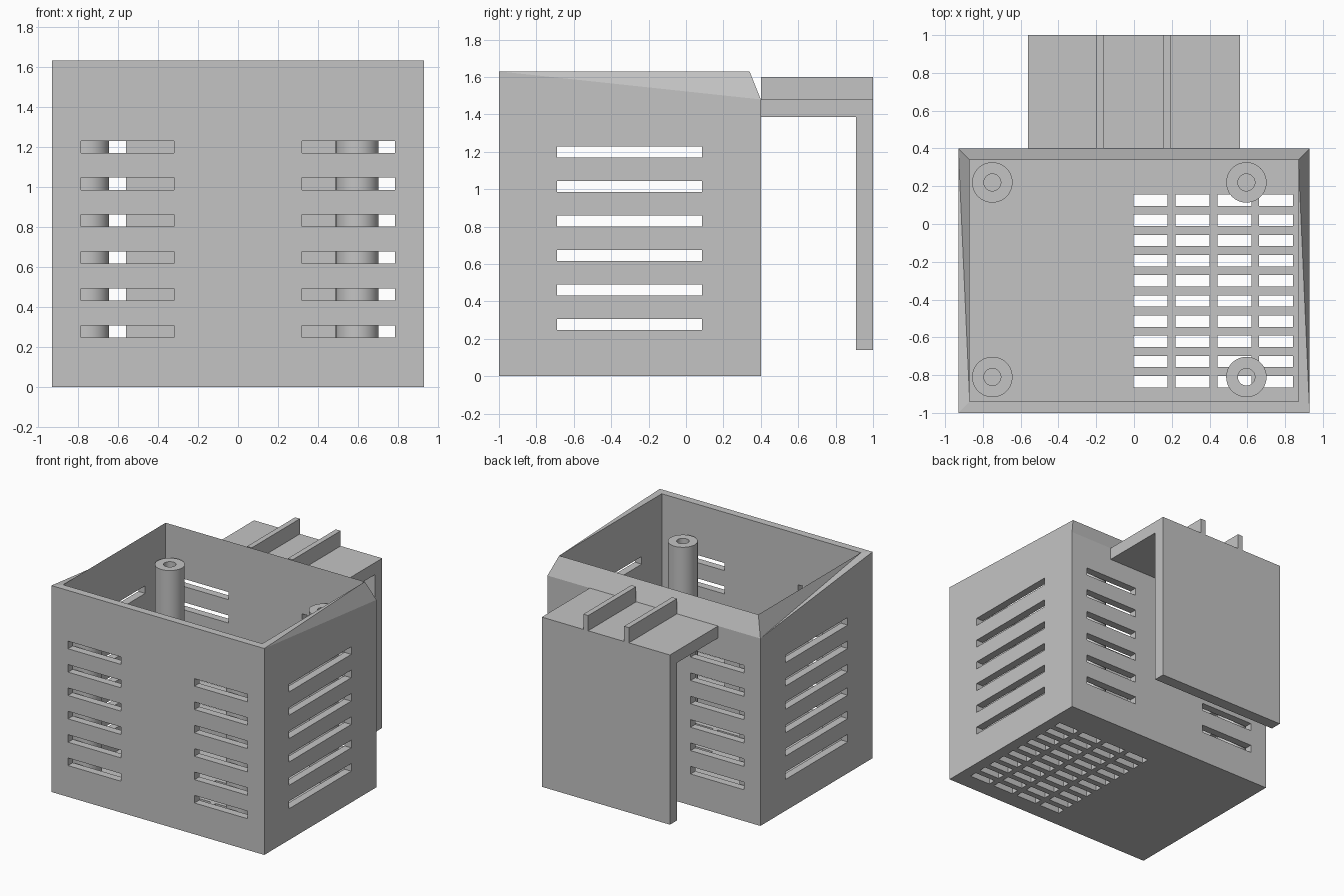
import bpy
import bmesh
from mathutils import Matrix, Vector

cube = bpy.data.objects.get("Cube")
if cube:
    bpy.data.objects.remove(cube, do_unlink=True)

# One plain grey plastic
grey = bpy.data.materials.new("grey_plastic")
grey.use_nodes = True
grey.diffuse_color = (0.55, 0.55, 0.55, 1)
grey.node_tree.nodes["Principled BSDF"].inputs["Base Color"].default_value = (0.55, 0.55, 0.55, 1)

# Main dimensions
HALF_W, FRONT, BACK = 0.93, -1.0, 0.4
WALL, FLOOR = 0.06, 0.06
TOP, BACK_TOP = 1.63, 1.48


def finish(bm, name):
    bmesh.ops.recalc_face_normals(bm, faces=bm.faces)
    mesh = bpy.data.meshes.new(name)
    bm.to_mesh(mesh)
    bm.free()
    mesh.materials.append(grey)
    obj = bpy.data.objects.new(name, mesh)
    bpy.context.collection.objects.link(obj)
    return obj


def add_box(bm, xs, ys, zs):
    lo, hi = Vector((xs[0], ys[0], zs[0])), Vector((xs[1], ys[1], zs[1]))
    matrix = Matrix.Translation((lo + hi) / 2) @ Matrix.Diagonal((*(hi - lo), 1))
    bmesh.ops.create_cube(bm, size=1, matrix=matrix)


def box(name, xs, ys, zs):
    bm = bmesh.new()
    add_box(bm, xs, ys, zs)
    return finish(bm, name)


# Open box with a sloping rim: four rings of corners bridged together
def make_enclosure():
    bm = bmesh.new()

    def ring(inset, z_front, z_back):
        w, f, b = HALF_W - inset, FRONT + inset, BACK - inset
        return [bm.verts.new(p) for p in
                ((-w, f, z_front), (w, f, z_front), (w, b, z_back), (-w, b, z_back))]

    base = ring(0, 0, 0)
    outer = ring(0, TOP, BACK_TOP)
    inner = ring(WALL, TOP, TOP)
    floor = ring(WALL, FLOOR, FLOOR)
    bm.faces.new(base)
    bm.faces.new(floor)
    for i in range(4):
        j = (i + 1) % 4
        bm.faces.new((base[i], base[j], outer[j], outer[i]))
        bm.faces.new((inner[i], inner[j], floor[j], floor[i]))
        # The side rims twist, so every rim strip is two triangles
        bm.faces.new((outer[i], outer[j], inner[j]))
        bm.faces.new((outer[i], inner[j], inner[i]))
    return finish(bm, "enclosure")


# Cutters for the wall vents and floor grille
def make_vents():
    bm = bmesh.new()
    for row in range(6):
        z = 0.277 + row * 0.1845
        zs = (z - 0.03, z + 0.03)
        for xs in ((-0.785, -0.32), (0.32, 0.785)):
            for y in (FRONT, BACK):
                add_box(bm, xs, (y - 0.1, y + 0.1), zs)
        for x in (-HALF_W, HALF_W):
            add_box(bm, (x - 0.1, x + 0.1), (-0.69, 0.085), zs)
    for col in range(4):
        x = -0.003 + col * 0.222
        for row in range(10):
            y = 0.126 - row * 0.1067
            add_box(bm, (x, x + 0.18), (y - 0.03, y + 0.03), (-0.1, 0.1))
    return finish(bm, "vent_cutter")


enclosure = make_enclosure()
cutter = make_vents()
cutter.hide_render = True
cut = enclosure.modifiers.new("vents", "BOOLEAN")
cut.operation = "DIFFERENCE"
cut.solver = "EXACT"
cut.object = cutter
bpy.context.view_layer.objects.active = enclosure
bpy.ops.object.modifier_apply(modifier=cut.name)
bpy.data.objects.remove(cutter, do_unlink=True)


# Hollow screw posts, turned from a rectangular section
def make_post(name, x, y):
    bm = bmesh.new()
    section = [bm.verts.new((x + r, y, z)) for r, z in
               ((0.045, FLOOR), (0.107, FLOOR), (0.107, 1.38), (0.045, 1.38))]
    edges = [bm.edges.new((section[i], section[(i + 1) % 4])) for i in range(4)]
    bmesh.ops.spin(bm, geom=section + edges, cent=(x, y, 0), axis=(0, 0, 1),
                   angle=6.2831853, steps=48)
    bmesh.ops.remove_doubles(bm, verts=bm.verts, dist=0.0005)
    post = finish(bm, name)
    bpy.ops.object.select_all(action="DESELECT")
    post.select_set(True)
    bpy.context.view_layer.objects.active = post
    bpy.ops.object.shade_smooth_by_angle()


for side, x in (("right", -0.75), ("left", 0.595)):
    for end, y in (("front", -0.81), ("back", 0.22)):
        make_post(f"screw_post_{end}_{side}", x, y)


# Hanging bracket: one L-shaped section extruded across the width
bm = bmesh.new()
profile = [(BACK, 1.48), (1, 1.48), (1, 0.14), (0.91, 0.14), (0.91, 1.385), (BACK, 1.385)]
face = bm.faces.new([bm.verts.new((-0.56, y, z)) for y, z in profile])
extruded = bmesh.ops.extrude_face_region(bm, geom=[face])
bmesh.ops.translate(bm, vec=(1.12, 0, 0),
                    verts=[v for v in extruded["geom"] if isinstance(v, bmesh.types.BMVert)])
if not face.is_valid or len(face.edges[0].link_faces) < 2:
    bmesh.ops.holes_fill(bm, edges=bm.edges)
finish(bm, "hanging_bracket")

# Ribs on the bracket
for side, x in (("right", -0.18), ("left", 0.176)):
    box(f"bracket_rib_{side}", (x - 0.021, x + 0.021), (BACK, 1), (1.48, 1.6))
